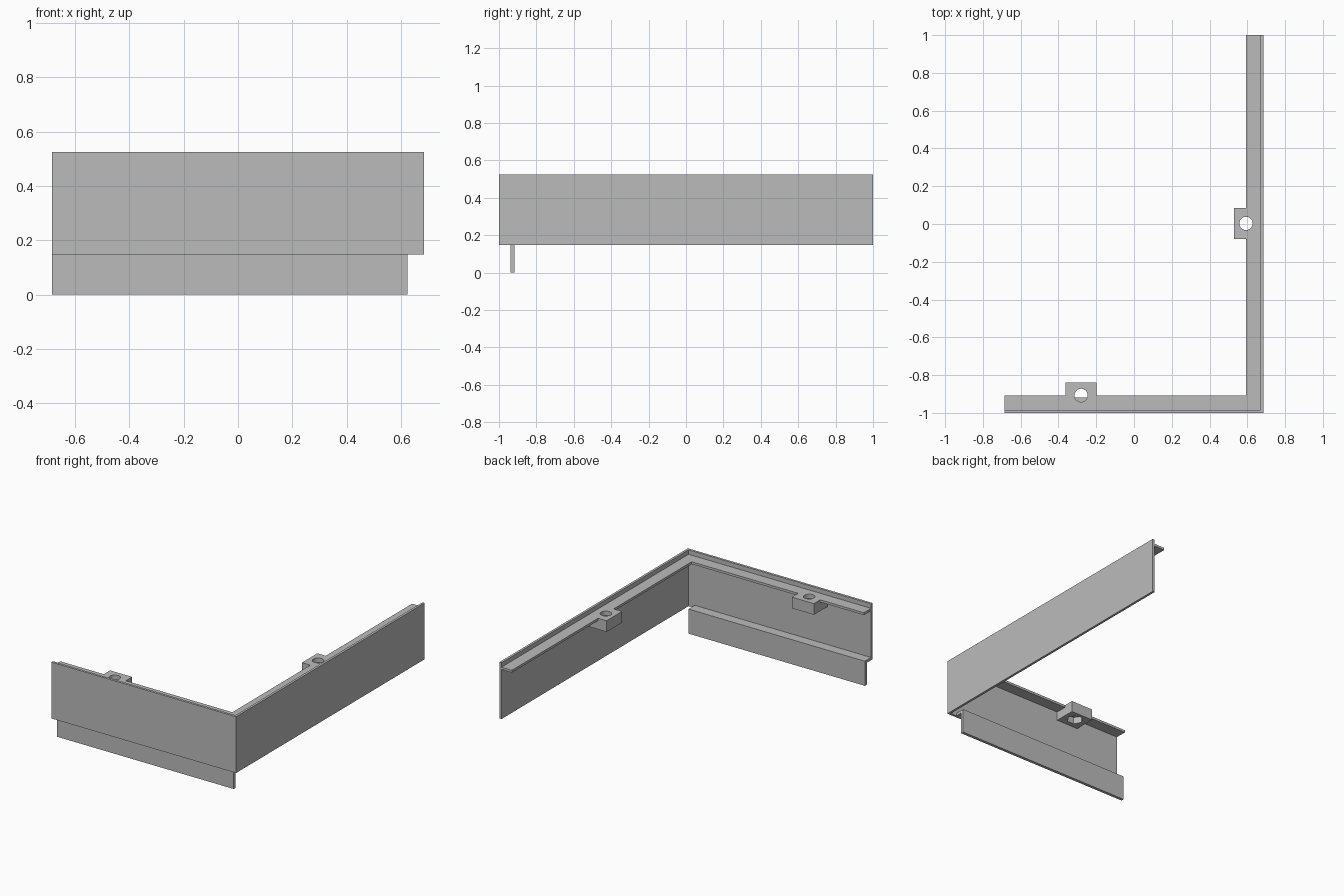
import bpy, bmesh
from math import pi

cube = bpy.data.objects.get("Cube")
if cube:
    bpy.data.objects.remove(cube, do_unlink=True)

grey = bpy.data.materials.new("plain grey")
grey.use_nodes = True
colour = (0.5, 0.5, 0.5, 1)
grey.diffuse_color = colour
grey.node_tree.nodes["Principled BSDF"].inputs["Base Color"].default_value = colour

X, Y = 0.686, 1.0        # outer half sizes
T = 0.016                # sheet thickness
BASE, TOP = 0.147, 0.525
SHELF = 0.495            # shelf top height
DEPTH = 0.093            # shelf inner edge from outer face


def prism(name, outline, z0, z1):
    """Extrude a plan outline between two heights."""
    bm = bmesh.new()
    face = bm.faces.new([bm.verts.new((x, y, z0)) for x, y in outline])
    up = bmesh.ops.extrude_face_region(bm, geom=[face])["geom"]
    for v in up:
        if isinstance(v, bmesh.types.BMVert):
            v.co.z = z1
    bmesh.ops.recalc_face_normals(bm, faces=bm.faces)
    mesh = bpy.data.meshes.new(name)
    bm.to_mesh(mesh)
    bm.free()
    mesh.materials.append(grey)
    obj = bpy.data.objects.new(name, mesh)
    bpy.context.scene.collection.objects.link(obj)
    return obj


def rect(x0, x1, y0, y1):
    return [(x0, y0), (x1, y0), (x1, y1), (x0, y1)]


def corner(outer, inner):
    """L-shaped plan between two insets from the outer faces."""
    return [(-X, outer - Y), (X - outer, outer - Y), (X - outer, Y),
            (X - inner, Y), (X - inner, inner - Y), (-X, inner - Y)]


def cutter(name, x, y, radius, z0, z1, sides):
    bpy.ops.mesh.primitive_cylinder_add(
        vertices=sides, radius=radius, depth=z1 - z0,
        location=(x, y, (z0 + z1) / 2), rotation=(0, 0, pi / sides))
    obj = bpy.context.object
    obj.name = name
    obj.hide_render = True
    obj.display_type = 'WIRE'
    obj.hide_set(True)
    return obj


def apply_boolean(obj, other, operation):
    mod = obj.modifiers.new(operation.lower(), 'BOOLEAN')
    mod.operation = operation
    mod.solver = 'EXACT'
    mod.object = other
    bpy.context.view_layer.objects.active = obj
    bpy.ops.object.modifier_apply(modifier=mod.name)
    bpy.data.objects.remove(other, do_unlink=True)


# Outer walls meeting at one corner
prism("corner_wall", corner(0, T), BASE, TOP)

# Inner shelf just below the wall tops
shelf = prism("mounting_shelf", corner(T, DEPTH), SHELF - T, SHELF)

# Bosses with a screw hole and a hexagonal nut pocket underneath
R = 0.082
bosses = [(-0.28, DEPTH - Y, rect(-0.28 - R, -0.28 + R, T - Y, -0.84)),
          (X - DEPTH, 0.003, rect(0.53, X - T, 0.003 - R, 0.003 + R))]
for x, y, outline in bosses:
    apply_boolean(shelf, prism("boss", outline, 0.42, SHELF), 'UNION')
for x, y, outline in bosses:
    apply_boolean(shelf, cutter("screw_hole", x, y, 0.035, 0.3, 0.6, 32), 'DIFFERENCE')
    apply_boolean(shelf, cutter("nut_pocket", x, y, 0.052, 0.3, 0.465, 6), 'DIFFERENCE')

# Ledge and hanging lip under the front wall
LIP_END = 0.625
prism("bottom_ledge", rect(-X, LIP_END, T - Y, -0.918), BASE, BASE + 0.018)
prism("lower_lip", rect(-X, LIP_END, -0.938, -0.918), 0, BASE)
